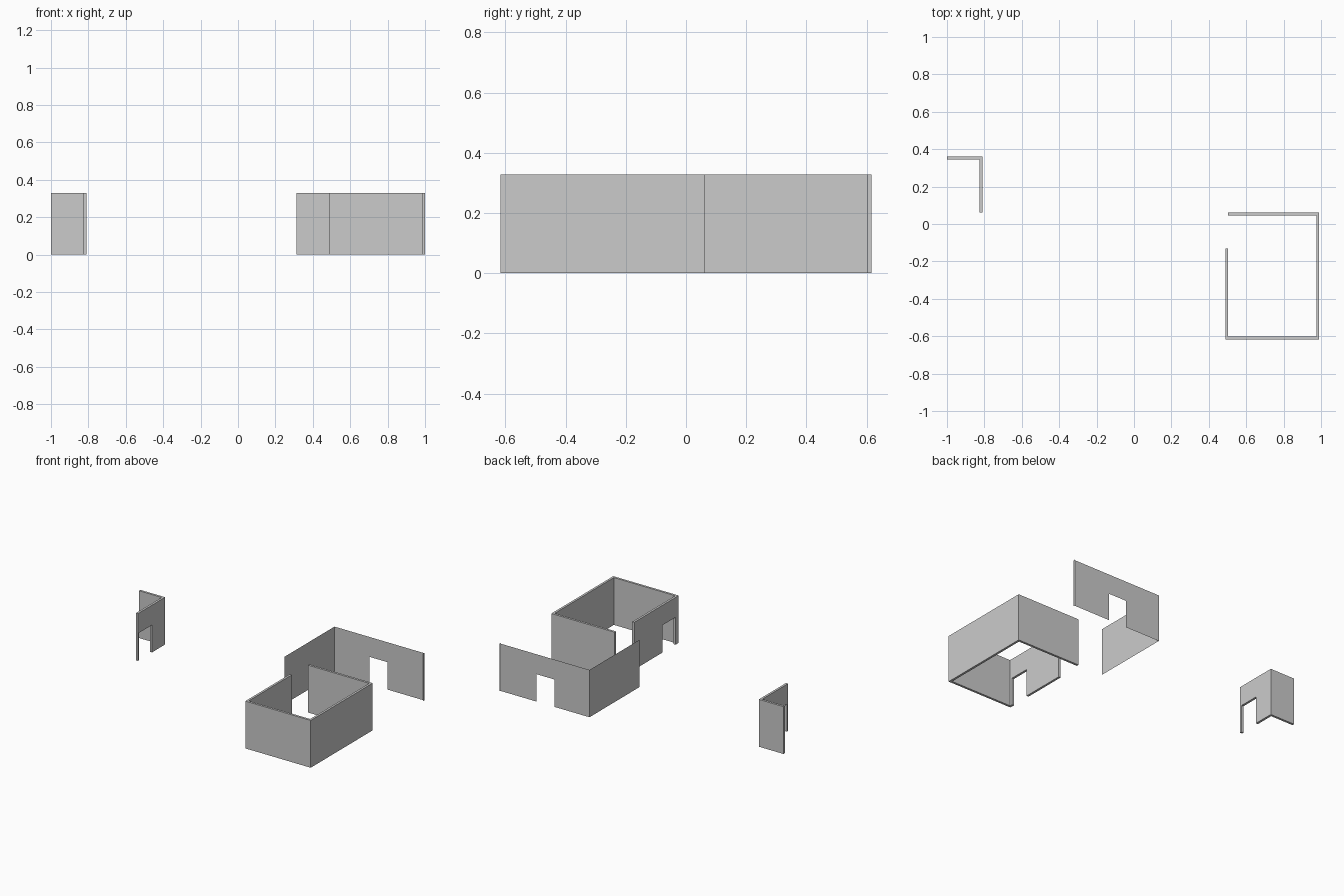
import bpy
import bmesh

cube = bpy.data.objects.get("Cube")
if cube:
    bpy.data.objects.remove(cube, do_unlink=True)

HEIGHT = 0.328
DOOR_HEIGHT = 0.19
THICK = 0.0155

plaster = bpy.data.materials.new("grey plaster")
plaster.use_nodes = True
GREY = (0.6, 0.6, 0.6, 1.0)
plaster.diffuse_color = GREY
plaster.node_tree.nodes["Principled BSDF"].inputs["Base Color"].default_value = GREY


def finish(name, bm):
    mesh = bpy.data.meshes.new(name)
    bm.to_mesh(mesh)
    bm.free()
    mesh.materials.append(plaster)
    obj = bpy.data.objects.new(name, mesh)
    bpy.context.collection.objects.link(obj)
    return obj


def prism(name, footprint, bottom, top):
    """Solid raised from a floor plan outline."""
    bm = bmesh.new()
    face = bm.faces.new([bm.verts.new((x, y, bottom)) for x, y in footprint])
    raised = bmesh.ops.extrude_face_region(bm, geom=[face])["geom"]
    verts = [v for v in raised if isinstance(v, bmesh.types.BMVert)]
    bmesh.ops.translate(bm, verts=verts, vec=(0, 0, top - bottom))
    bmesh.ops.recalc_face_normals(bm, faces=bm.faces)
    return finish(name, bm)


def cut_doorway(wall, x, y0, y1):
    """Opening through a wall that runs along y."""
    plan = [(x - 0.05, y0), (x + 0.05, y0), (x + 0.05, y1), (x - 0.05, y1)]
    cutter = prism(wall.name + "_doorway_cutter", plan, -0.1, DOOR_HEIGHT)
    cutter.hide_render = True
    cutter.hide_set(True)
    cutter.display_type = 'WIRE'
    mod = wall.modifiers.new("doorway", 'BOOLEAN')
    mod.operation = 'DIFFERENCE'
    mod.solver = 'EXACT'
    mod.object = cutter


def sheet(bm, start, end, outline):
    """Upright sheet between two plan points; outline is (distance 0-1, z)."""
    pts = [(start[0] + (end[0] - start[0]) * t,
            start[1] + (end[1] - start[1]) * t, z) for t, z in outline]
    bm.faces.new([bm.verts.new(p) for p in pts])


# Main room: four walls as one run, open at the north-west corner
W, E, S, N = 0.488, 0.99, -0.617, 0.062
T = THICK
room = prism("room_walls", [
    (W, -0.13), (W, S), (E, S), (E, N), (W + T, N), (W + T, N - T),
    (E - T, N - T), (E - T, S + T), (W + T, S + T), (W + T, -0.13)], 0, HEIGHT)
cut_doorway(room, W + T / 2, -0.582, -0.442)

# Separate corner wall with a doorway beside its free end
CX, CY = -0.811, 0.36
corner = prism("corner_walls", [
    (-1, CY), (-1, CY - T), (CX - T, CY - T), (CX - T, N),
    (CX, N), (CX, CY)], 0, HEIGHT)
cut_doorway(corner, CX - T / 2, 0.076, 0.216)

# Paper-thin back walls: plain side, back with doorway, end cap
BX, BY, BE = 0.312, 0.612, 0.999
PANEL = [(0, 0), (1, 0), (1, HEIGHT), (0, HEIGHT)]
d0, d1 = [(x - BX) / (BE - BX) for x in (0.579, 0.717)]
DOOR_PANEL = [(0, 0), (d0, 0), (d0, DOOR_HEIGHT), (d1, DOOR_HEIGHT),
              (d1, 0), (1, 0), (1, HEIGHT), (0, HEIGHT)]
bm = bmesh.new()
sheet(bm, (BX, BY), (BX, N), PANEL)
sheet(bm, (BX, BY), (BE, BY), DOOR_PANEL)
sheet(bm, (BE, BY - 0.01), (BE, BY + 0.005), PANEL)
bmesh.ops.remove_doubles(bm, verts=bm.verts, dist=0.0001)
finish("thin_back_walls", bm)
